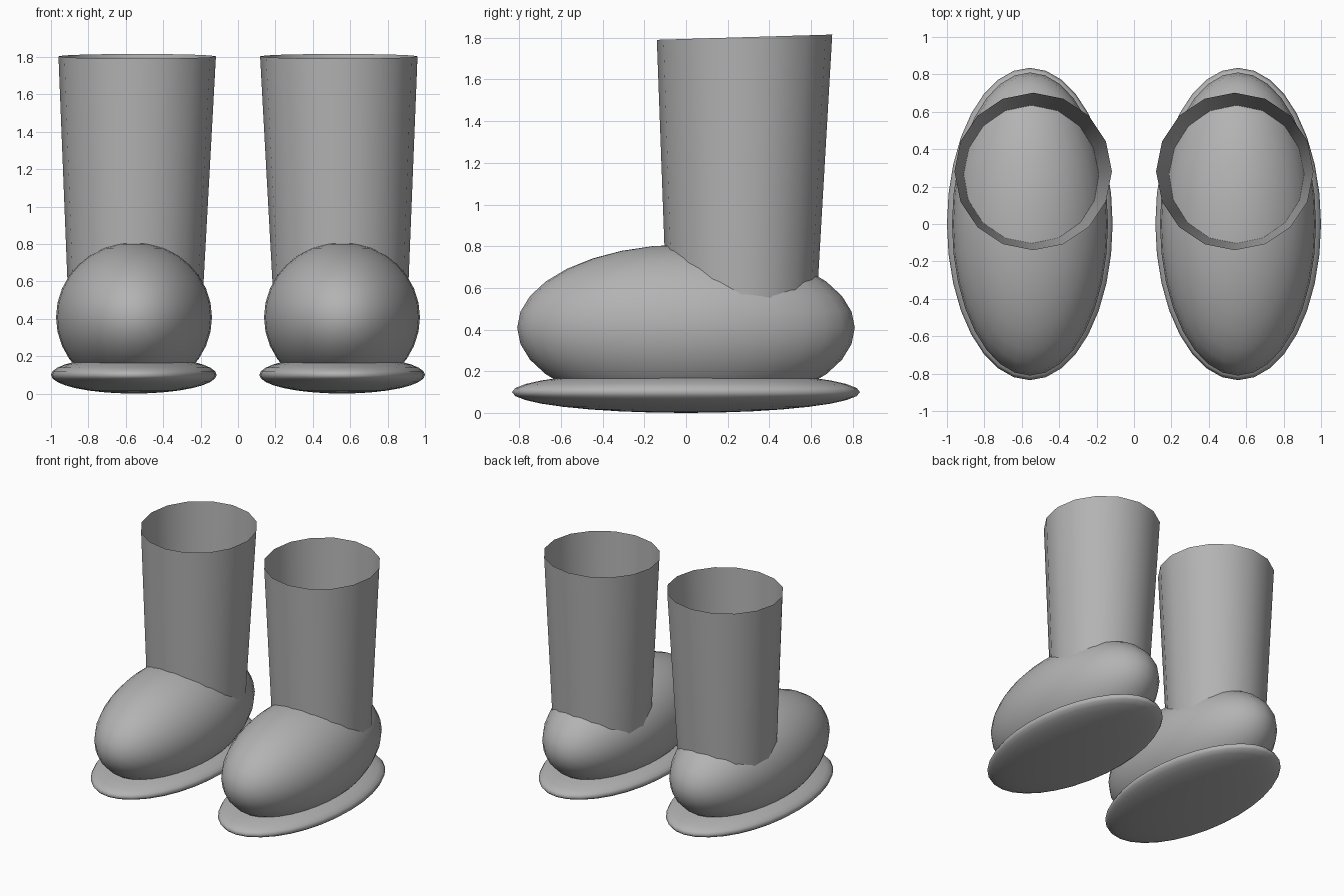
import bpy, bmesh, math
from mathutils import Vector

default = bpy.data.objects.get("Cube")
if default:
    bpy.data.objects.remove(default)

GREY = (0.45, 0.45, 0.45, 1)
grey = bpy.data.materials.new("boot grey")
grey.use_nodes = True
grey.diffuse_color = GREY
grey.node_tree.nodes["Principled BSDF"].inputs["Base Color"].default_value = GREY


def finish(bm, name):
    """Turn a bmesh into a smooth grey object."""
    mesh = bpy.data.meshes.new(name)
    bm.to_mesh(mesh)
    bm.free()
    mesh.materials.append(grey)
    mesh.shade_smooth()
    obj = bpy.data.objects.new(name, mesh)
    bpy.context.collection.objects.link(obj)


def ellipsoid(name, centre, radii):
    bm = bmesh.new()
    bmesh.ops.create_uvsphere(bm, u_segments=32, v_segments=16, radius=1)
    bmesh.ops.scale(bm, vec=radii, verts=bm.verts)
    bmesh.ops.translate(bm, vec=centre, verts=bm.verts)
    finish(bm, name)


def open_tube(name, low, low_radius, high, high_radius, rim_slope, sides=16):
    """Open tapered tube whose rim rises towards the back."""
    bm = bmesh.new()
    rings = []
    for centre, radius, slope in ((low, low_radius, 0), (high, high_radius, rim_slope)):
        ring = []
        for i in range(sides):
            a = math.tau * i / sides
            dx, dy = radius * math.cos(a), radius * math.sin(a)
            ring.append(bm.verts.new(Vector(centre) + Vector((dx, dy, dy * slope))))
        rings.append(ring)
    bottom, top = rings
    for i in range(sides):
        j = (i + 1) % sides
        bm.faces.new((bottom[i], bottom[j], top[j], top[i]))
    finish(bm, name)


# Matching pair of boots, mirrored across x
for side, s in (("left", 1), ("right", -1)):
    ellipsoid(side + "_sole", (s * 0.557, 0, 0.1), (0.443, 0.835, 0.1))
    ellipsoid(side + "_foot", (s * 0.556, 0, 0.408), (0.417, 0.81, 0.4))
    open_tube(side + "_shaft", (s * 0.549, 0.266, 0.45), 0.357,
              (s * 0.539, 0.281, 1.803), 0.421, 0.03)
